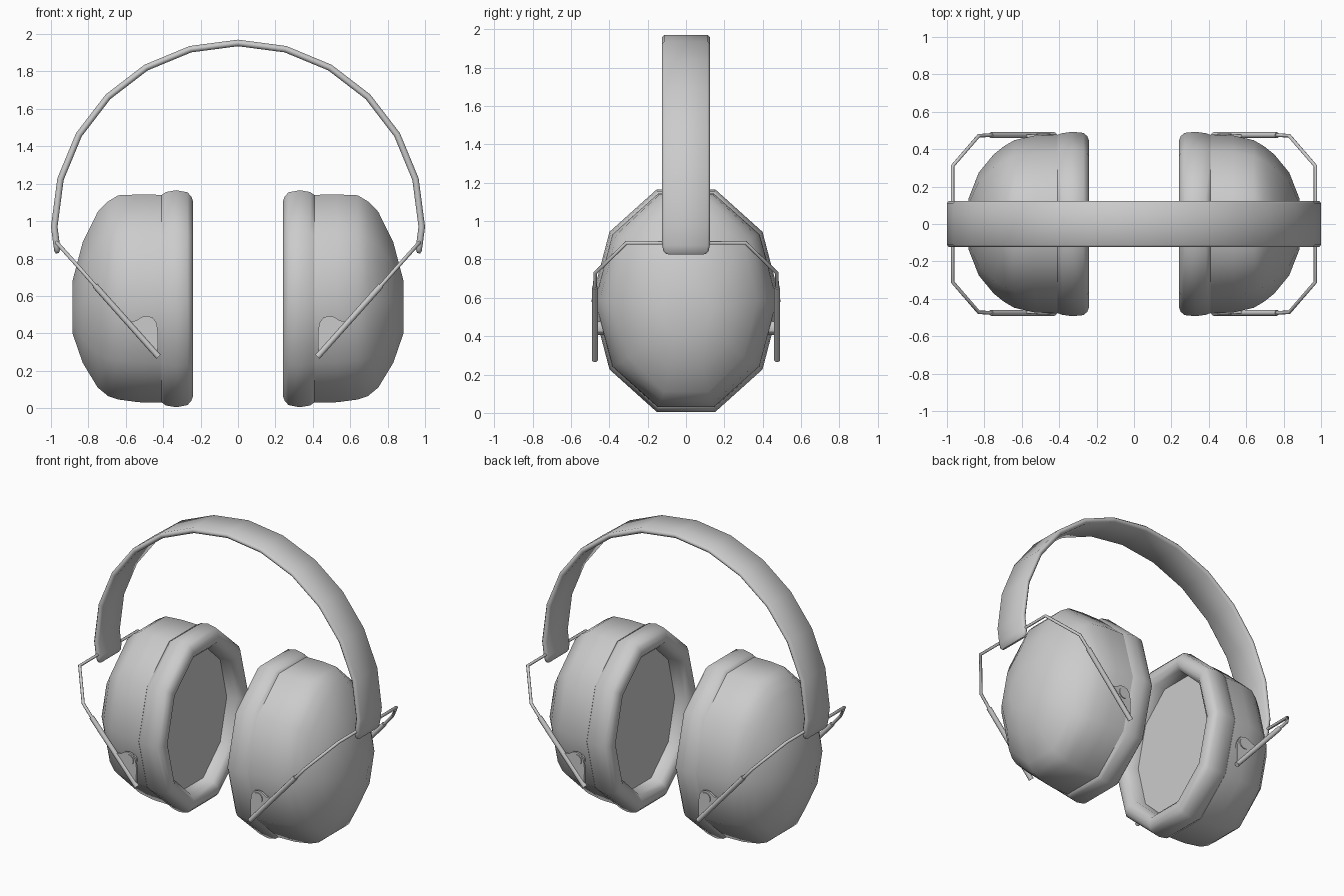
import bpy, bmesh, math
from math import cos, sin, radians, pi

if "Cube" in bpy.data.objects:
    bpy.data.objects.remove(bpy.data.objects["Cube"])


def finish(obj, angle):
    bpy.ops.object.select_all(action='DESELECT')
    bpy.context.view_layer.objects.active = obj
    obj.select_set(True)
    bpy.ops.object.shade_smooth_by_angle(angle=radians(angle))
    return obj


def loft(name, rings, angle=50):
    """Skin a list of equal-length point rings and cap both ends."""
    bm = bmesh.new()
    loops = [[bm.verts.new(p) for p in ring] for ring in rings]
    n = len(loops[0])
    for a, b in zip(loops, loops[1:]):
        for i in range(n):
            j = (i + 1) % n
            bm.faces.new((a[i], a[j], b[j], b[i]))
    bm.faces.new(loops[0])
    bm.faces.new(loops[-1])
    bmesh.ops.recalc_face_normals(bm, faces=bm.faces)
    mesh = bpy.data.meshes.new(name)
    bm.to_mesh(mesh)
    bm.free()
    obj = bpy.data.objects.new(name, mesh)
    bpy.context.collection.objects.link(obj)
    return finish(obj, angle)


def decagon(s, x, ry, rz, cz):
    return [(s * x, ry * cos(k * pi / 5), cz + rz * sin(k * pi / 5)) for k in range(10)]


def tube(name, pts, radius):
    """Round wire through the given points."""
    cu = bpy.data.curves.new(name, 'CURVE')
    cu.dimensions = '3D'
    cu.bevel_depth = radius
    cu.bevel_resolution = 2
    cu.use_fill_caps = True
    sp = cu.splines.new('POLY')
    sp.points.add(len(pts) - 1)
    for p, co in zip(sp.points, pts):
        p.co = (*co, 1)
    obj = bpy.data.objects.new(name, cu)
    bpy.context.collection.objects.link(obj)
    bpy.ops.object.select_all(action='DESELECT')
    bpy.context.view_layer.objects.active = obj
    obj.select_set(True)
    bpy.ops.object.convert(target='MESH')
    return finish(bpy.context.view_layer.objects.active, 50)


def plate(name, outline, y0, y1):
    """Extrude an x-z outline along y."""
    return loft(name, [[(x, y, z) for x, z in outline] for y in (y0, y1)], 30)


# Ring tables: x, y radius, z radius, centre z
SHELL = [(.41, .478, .584, .585), (.53, .473, .584, .587), (.64, .448, .574, .592),
         (.695, .416, .547, .585), (.75, .372, .494, .580), (.83, .275, .340, .565),
         (.885, .135, .147, .540)]
CUSHION = [(.41, .476, .582, .585), (.385, .485, .600, .585), (.33, .493, .610, .585),
           (.27, .487, .598, .585), (.25, .470, .575, .585), (.24, .445, .548, .585),
           (.242, .410, .515, .585), (.27, .375, .484, .585), (.34, .365, .474, .585)]

for s, side in ((1, "right"), (-1, "left")):
    # Ear cup shell and padded ring with recessed inner disc
    loft(f"cup_shell_{side}", [decagon(s, *r) for r in SHELL], 60)
    loft(f"ear_cushion_{side}", [decagon(s, *r) for r in CUSHION], 60)

    # Wire yoke wrapping from front to back through the band end
    half = [(s * .76, -.475, .65), (s * .83, -.472, .73), (s * .97, -.31, .886)]
    tube(f"yoke_wire_{side}", half + [(x, -y, z) for x, y, z in reversed(half)], .01)

    for f, end in ((-1, "front"), (1, "back")):
        # Thicker sleeve on each wire leg
        tube(f"wire_sleeve_{side}_{end}",
             [(s * .765, f * .475, .656), (s * .425, f * .475, .275)], .016)
        # Thin pivot tab against the sleeve, and its round pin into the shell
        tab = [(.43, .285), (.427, .40), (.435, .455), (.455, .483), (.485, .493),
               (.515, .488), (.545, .468), (.588, .462)]
        plate(f"pivot_tab_{side}_{end}", [(s * x, z) for x, z in tab], f * .465, f * .478)
        pin = [(s * .483 + .037 * cos(k * pi / 6), .443 + .037 * sin(k * pi / 6))
               for k in range(12)]
        plate(f"pivot_pin_{side}_{end}", pin, f * .42, f * .484)

# Headband: rounded strip swept over a half circle, narrowing at both ends
R, CZ = .9825, .97
section = [(-.124, -.006), (-.112, -.0175), (.112, -.0175), (.124, -.006),
           (.124, .006), (.112, .0175), (-.112, .0175), (-.124, .006)]
# Stations: x, z, normal angle, width scale, thickness scale
tip = [(.966, .828, -10, .82, .45), (.967, .843, -10, .95, .9), (.970, .875, -9, 1, 1)]
arc = [(R * cos(radians(a)), CZ + R * sin(radians(a)), a, 1, 1) for a in range(0, 181, 15)]
stations = tip + arc + [(-x, z, 180 - a, w, t) for x, z, a, w, t in reversed(tip)]
loft("headband", [[(x + cos(radians(a)) * t * st, y * sw, z + sin(radians(a)) * t * st)
                   for y, t in section] for x, z, a, sw, st in stations], 50)
